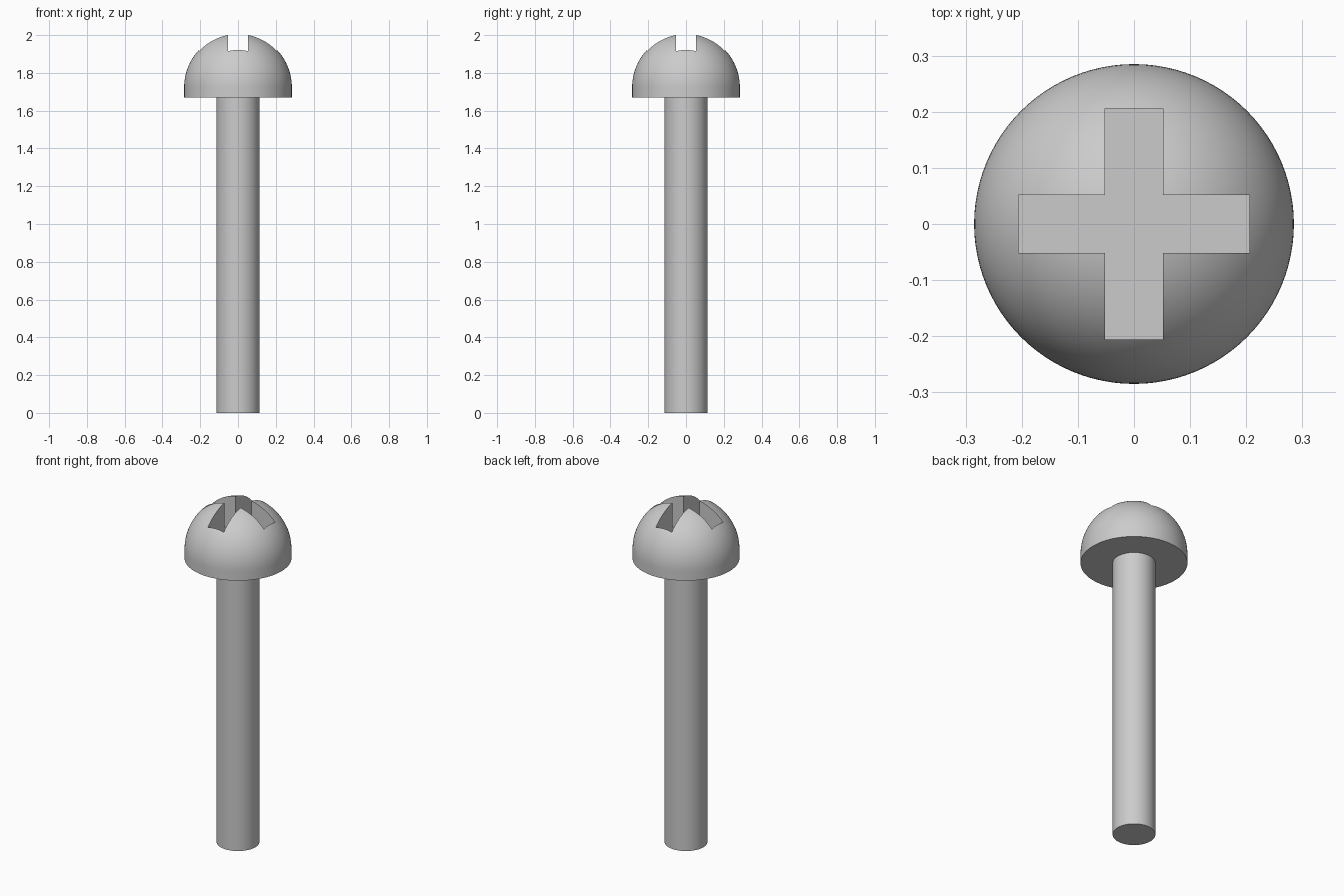
import bpy, bmesh
from math import sin, cos, pi, radians

cube = bpy.data.objects.get("Cube")
if cube:
    bpy.data.objects.remove(cube, do_unlink=True)

SHANK_R, HEAD_R = 0.114, 0.285
HEAD_BASE, DOME_Z = 1.67, 1.725
SLOT_HALF, SLOT_REACH, SLOT_FLOOR = 0.052, 0.206, 1.8

# One plain grey metal
metal = bpy.data.materials.new("grey metal")
metal.use_nodes = True
grey = (0.6, 0.6, 0.6, 1)
metal.diffuse_color = grey
metal.node_tree.nodes["Principled BSDF"].inputs["Base Color"].default_value = grey


def make_object(name, bm):
    bmesh.ops.recalc_face_normals(bm, faces=bm.faces)
    mesh = bpy.data.meshes.new(name)
    bm.to_mesh(mesh)
    bm.free()
    mesh.materials.append(metal)
    obj = bpy.data.objects.new(name, mesh)
    bpy.context.collection.objects.link(obj)
    return obj


def lathe(name, profile, steps=96):
    """Revolve a (radius, height) profile about z; it starts and ends on the axis."""
    bm = bmesh.new()
    verts = [bm.verts.new((r, 0, z)) for r, z in profile]
    edges = [bm.edges.new(pair) for pair in zip(verts, verts[1:])]
    bmesh.ops.spin(bm, geom=verts + edges, cent=(0, 0, 0), axis=(0, 0, 1),
                   angle=2 * pi, steps=steps)
    bmesh.ops.remove_doubles(bm, verts=bm.verts, dist=1e-5)
    return make_object(name, bm)


def select_only(obj):
    bpy.ops.object.select_all(action="DESELECT")
    obj.select_set(True)
    bpy.context.view_layer.objects.active = obj


# Shank, set slightly into the head
shank = lathe("shank", [(0, 0), (SHANK_R, 0), (SHANK_R, HEAD_BASE + 0.03),
                        (0, HEAD_BASE + 0.03)])

# Domed head with a short straight rim
arc = [pi / 2 * i / 28 for i in range(28)]
dome = [(HEAD_R * cos(a), DOME_Z + HEAD_R * sin(a)) for a in arc]
head = lathe("head", [(0, HEAD_BASE), (HEAD_R, HEAD_BASE)] + dome
             + [(0, DOME_Z + HEAD_R)])

# Cross-shaped cutter: three outline corners turned through four quarters
bm = bmesh.new()
outline = []
corners = [(SLOT_REACH, -SLOT_HALF), (SLOT_REACH, SLOT_HALF), (SLOT_HALF, SLOT_HALF)]
for quarter in range(4):
    outline += [bm.verts.new((x, y, SLOT_FLOOR)) for x, y in corners]
    corners = [(-y, x) for x, y in corners]
base = bm.faces.new(outline)
top = bmesh.ops.extrude_face_region(bm, geom=[base])["geom"]
bmesh.ops.translate(bm, vec=(0, 0, 0.4),
                    verts=[v for v in top if isinstance(v, bmesh.types.BMVert)])
cutter = make_object("cross_cutter", bm)
cutter.hide_render = True

# Cut the driver recess
cut = head.modifiers.new("cross recess", "BOOLEAN")
cut.operation = "DIFFERENCE"
cut.solver = "EXACT"
cut.object = cutter
select_only(head)
bpy.ops.object.modifier_apply(modifier=cut.name)
bpy.data.objects.remove(cutter, do_unlink=True)

# Smooth round surfaces, crisp edges
for obj in (shank, head):
    select_only(obj)
    bpy.ops.object.shade_smooth_by_angle(angle=radians(30))
